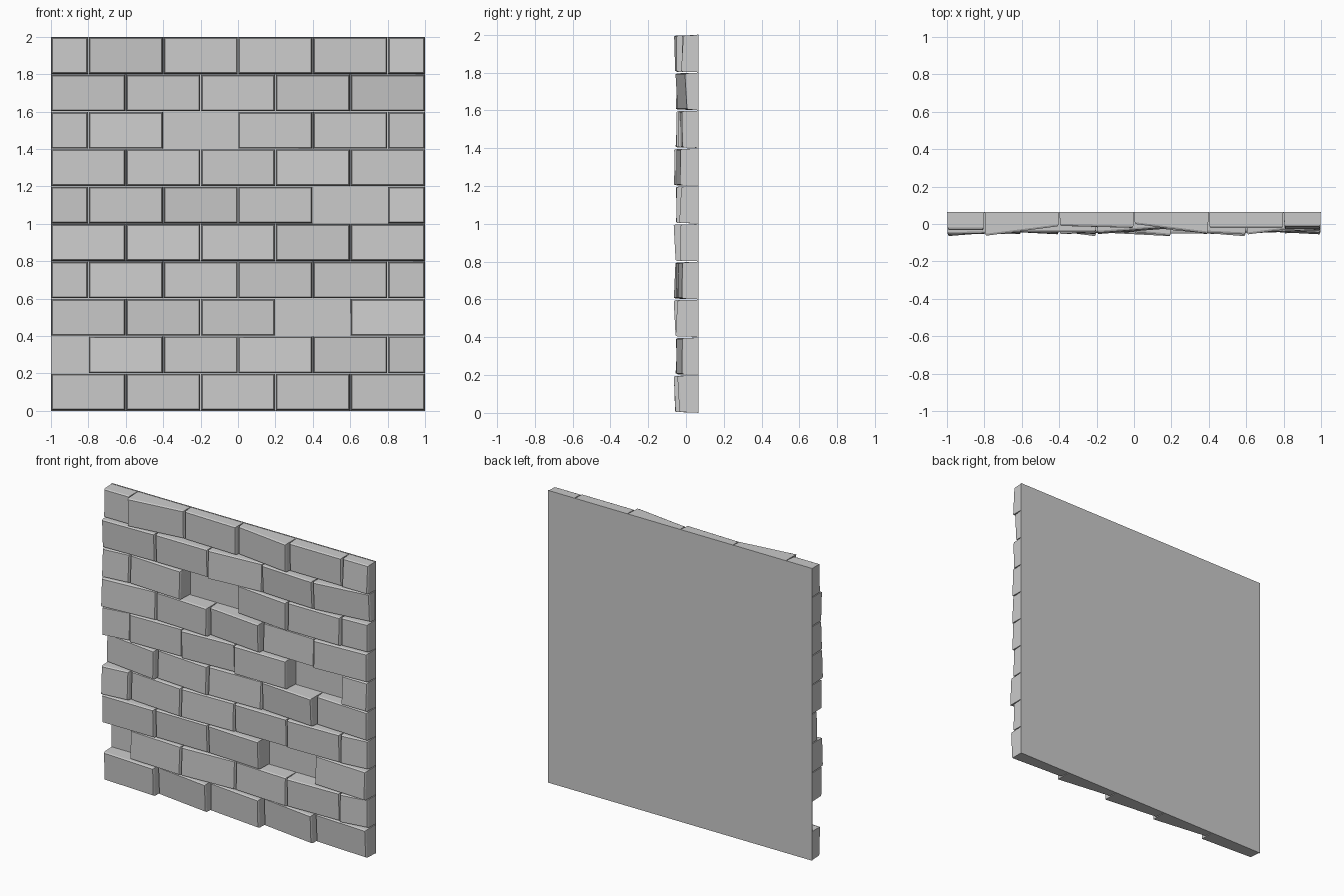
import bpy, bmesh, random

if "Cube" in bpy.data.objects:
    bpy.data.objects.remove(bpy.data.objects["Cube"])

random.seed(4)
BACK = 0.065


def add_mesh(name, bm):
    bmesh.ops.recalc_face_normals(bm, faces=bm.faces)
    me = bpy.data.meshes.new(name)
    bm.to_mesh(me)
    bm.free()
    ob = bpy.data.objects.new(name, me)
    bpy.context.collection.objects.link(ob)


def brick(bm, x0, x1, z0, z1, yl, yr, pitch):
    """Brick with a chamfered, tilted front face (yl / yr = depth at left / right)."""
    rings = []
    for inset, back in ((0.002, None), (0.004, 0.010), (0.009, 0.0)):
        ring = []
        for sx, sz in ((0, 0), (1, 0), (1, 1), (0, 1)):
            x = x1 - inset if sx else x0 + inset
            z = z1 - inset if sz else z0 + inset
            front = (yr if sx else yl) + (pitch if sz else -pitch)
            y = BACK - 0.002 if back is None else max(front, -0.065) + back
            ring.append(bm.verts.new((x, y, z)))
        rings.append(ring)
    for a, b in zip(rings, rings[1:]):
        for i in range(4):
            j = (i + 1) % 4
            bm.faces.new((a[i], a[j], b[j], b[i]))
    bm.faces.new(rings[-1])
    bm.faces.new(rings[0][::-1])


# Front depth of each brick in hundredths (left, right), bottom row first; None = missing
rows = [
    [(3, 5), (1, 6), (2, 6), (1, 6), (2, 4)],
    [None, (3, 5), (5, 3), (3, 5), (5, 4), (5, 2)],
    [(5, 5), (4, 4), (4, 6), None, (3, 5)],
    [(6, 4), (2, 5), (5, 4), (4, 4), (5, 4), (4, 2)],
    [(0, 5), (2, 5), (4, 3), (3, 6), (1, 3)],
    [(5, 2), (4, 3), (5, 3), (5, 5), None, (3, 3)],
    [(6, 3), (3, 5), (2, 6), (2, 3), (5, 3)],
    [(5, 3), (3, 5), None, (1, 5), (4, 4), (3, 2)],
    [(5, 4), (4, 4), (5, 2), (3, 5), (5, 0)],
    [(3, 3), (6, 1), (1, 2), (0, 5), (2, 2), (2, 2)],
]

# Running-bond brick courses
for r, row in enumerate(rows):
    bm = bmesh.new()
    start = -1.2 if r % 2 else -1.0
    for c, depth in enumerate(row):
        pitch = random.uniform(-0.006, 0.006)
        if depth is None:
            continue
        x0 = max(-1.0, start + 0.4 * c)
        x1 = min(1.0, start + 0.4 * (c + 1))
        brick(bm, x0, x1, 0.2 * r, 0.2 * (r + 1),
              -depth[0] / 100, -depth[1] / 100, pitch)
    add_mesh(f"brick_course_{r + 1}", bm)

# Thin backing sheet seen through the missing bricks
bm = bmesh.new()
bmesh.ops.create_cube(bm, size=1)
for v in bm.verts:
    v.co = (v.co.x * 2, BACK - 0.003 + v.co.y * 0.006, 1 + v.co.z * 2)
add_mesh("back_panel", bm)
